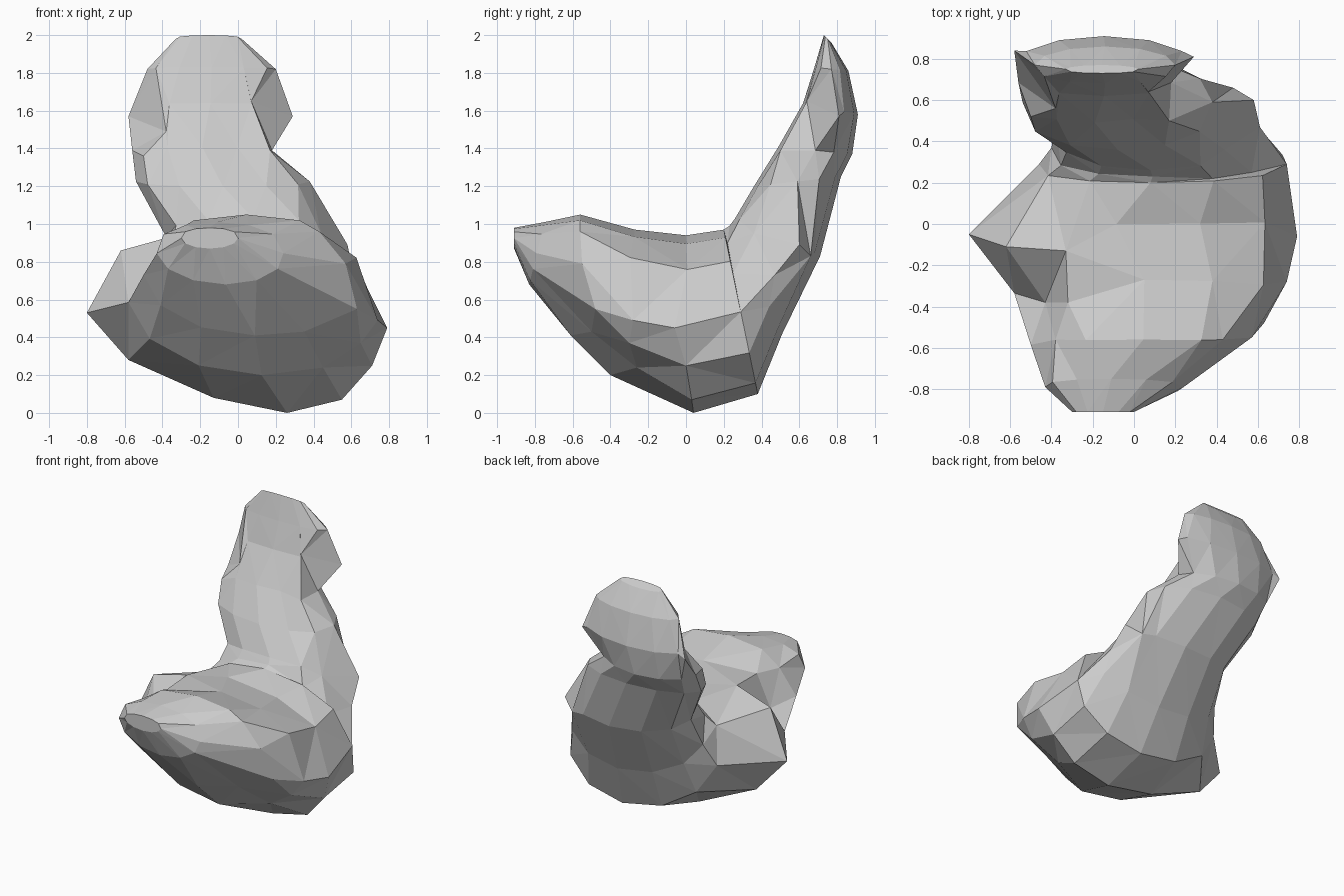
import bpy
import bmesh
import math
from mathutils import Vector

cube = bpy.data.objects.get("Cube")
if cube:
    bpy.data.objects.remove(cube, do_unlink=True)

SIDES = 12
# Ring positions, counted from the inner middle point
RIGHT_TOP, RIGHT_UPPER, RIGHT_MID, RIGHT_LOWER, RIGHT_BOTTOM, BOTTOM = range(1, 7)
LEFT_BOTTOM, LEFT_LOWER, LEFT_MID, LEFT_UPPER, LEFT_TOP = range(7, SIDES)


def make_material(name, colour):
    mat = bpy.data.materials.new(name)
    mat.use_nodes = True
    mat.diffuse_color = colour
    mat.node_tree.nodes["Principled BSDF"].inputs["Base Color"].default_value = colour
    return mat


def section(bm, inner, outer, left, right, lean):
    """Rounded ring between an inner and an outer (y, z) point; lean shifts the outer side in x."""
    inner, outer = Vector(inner), Vector(outer)
    middle, half = (left + right) / 2, (right - left) / 2
    ring = []
    for i in range(SIDES):
        angle = math.tau * i / SIDES
        c, s = math.cos(angle), math.sin(angle)
        # The inner side is flatter and leans less than the rounded outer side
        depth, shift = (c ** 0.7, lean / 2) if c > 0 else (c, lean)
        y, z = inner.lerp(outer, (1 - depth) / 2)
        ring.append(bm.verts.new((middle - shift * depth + half * s, y, z)))
    return ring


# Sections from the front lip, around the seat corner, to the top of the back:
# inner point, outer point, left x, right x, lean
stations = {
    "lip": ((-.91, .98), (-.91, .87), -.30, 0, 0),
    "rim": ((-.75, 1.01), (-.83, .68), -.43, .24, .03),
    "ridge": ((-.56, 1.05), (-.61, .41), -.50, .62, .03),
    "saddle": ((-.27, .97), (-.40, .20), -.58, .73, .05),
    "base": ((0, .94), (.04, 0), -.80, .79, .16),
    "heel": ((.20, .97), (.38, .10), -.46, .74, .12),
    "corner": ((.23, .99), (.51, .42), -.40, .66, .08),
    "waist": ((.26, 1.03), (.71, .83), -.38, .58, .04),
    "shoulder": ((.36, 1.20), (.82, 1.25), -.54, .38, 0),
    "neck": ((.49, 1.41), (.88, 1.37), -.56, .18, 0),
    "head": ((.62, 1.64), (.91, 1.58), -.58, .29, 0),
    "brow": ((.68, 1.83), (.86, 1.81), -.48, .20, 0),
    "crown": ((.73, 2), (.77, 1.96), -.33, .02, 0),
}

# Seat and back as one continuous body
bm = bmesh.new()
rings = {name: section(bm, *values) for name, values in stations.items()}
loops = list(rings.values())
for a, b in zip(loops, loops[1:]):
    for i in range(SIDES):
        j = (i + 1) % SIDES
        bm.faces.new((a[i], a[j], b[j], b[i]))
bm.faces.new(loops[0])
bm.faces.new(loops[-1])

# Slanted underside, folds and bumps, by section
shaping = {
    "ridge": {
        RIGHT_UPPER: (.43, -.56, .96),
        RIGHT_MID: (.57, -.55, .79),
        RIGHT_LOWER: (.63, -.48, .55),
        RIGHT_BOTTOM: (.35, -.50, .43),
        LEFT_UPPER: (-.38, -.56, .92),
    },
    "saddle": {
        RIGHT_MID: (.74, -.28, .49),
        RIGHT_LOWER: (.65, -.30, .37),
        RIGHT_BOTTOM: (.45, -.26, .24),
        LEFT_UPPER: (-.43, -.38, .70),
        LEFT_TOP: (-.32, -.38, .93),
    },
    "base": {
        RIGHT_MID: (.79, -.06, .45),
        RIGHT_LOWER: (.71, 0, .25),
        RIGHT_BOTTOM: (.55, .03, .07),
        BOTTOM: (.26, .04, 0),
        LEFT_BOTTOM: (-.13, .03, .08),
        LEFT_LOWER: (-.58, 0, .28),
        LEFT_MID: (-.80, -.05, .53),
        LEFT_UPPER: (-.62, -.11, .86),
        LEFT_TOP: (-.33, -.13, .94),
    },
    "corner": {
        RIGHT_TOP: (.38, .22, .90),
        RIGHT_UPPER: (.57, .25, .74),
        RIGHT_MID: (.61, .47, .73),
    },
    "waist": {
        RIGHT_UPPER: (.44, .36, .95),
        RIGHT_MID: (.58, .60, .89),
        RIGHT_LOWER: (.48, .66, .83),
    },
    "neck": {RIGHT_UPPER: (.17, .50, 1.39), LEFT_UPPER: (-.50, .52, 1.36)},
    "head": {
        RIGHT_UPPER: (.07, .64, 1.65),
        RIGHT_MID: (.29, .81, 1.57),
        LEFT_UPPER: (-.38, .56, 1.49),
        LEFT_MID: (-.58, .84, 1.57),
    },
}
for name, places in shaping.items():
    for place, spot in places.items():
        rings[name][place].co = spot

bmesh.ops.triangulate(bm, faces=bm.faces[:])
bmesh.ops.recalc_face_normals(bm, faces=bm.faces[:])
mesh = bpy.data.meshes.new("seat_and_back")
bm.to_mesh(mesh)
bm.free()
mesh.materials.append(make_material("light grey", (.6, .6, .6, 1)))
body = bpy.data.objects.new("seat_and_back", mesh)
bpy.context.collection.objects.link(body)
